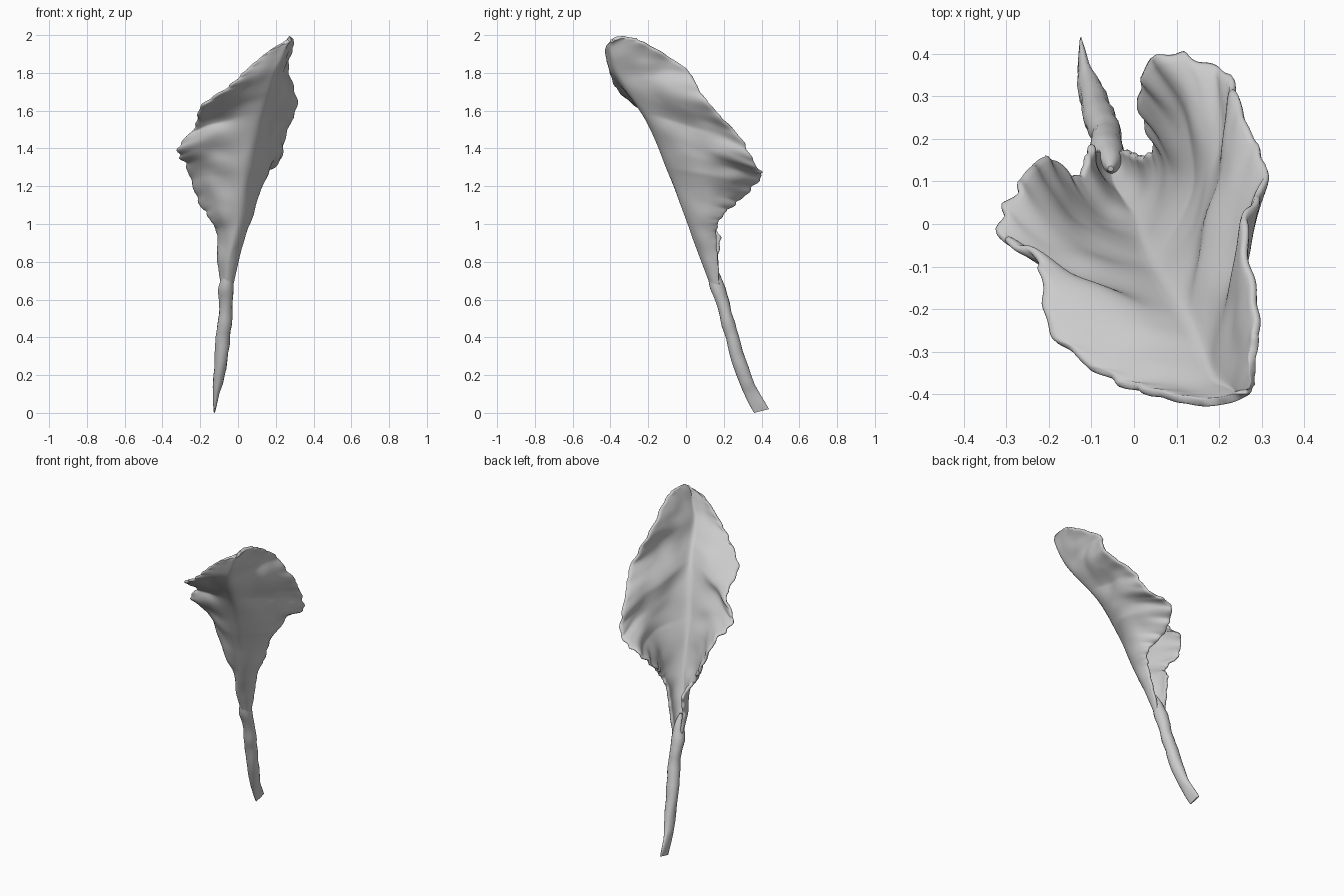
import bpy
import math
from mathutils import Vector, noise

default_cube = bpy.data.objects.get("Cube")
if default_cube:
    bpy.data.objects.remove(default_cube, do_unlink=True)

# One plain material
grey = bpy.data.materials.new("pale grey")
grey.use_nodes = True
colour = (0.6, 0.6, 0.6, 1)
grey.diffuse_color = colour
grey.node_tree.nodes["Principled BSDF"].inputs["Base Color"].default_value = colour


def spline(rows, steps):
    """Catmull-Rom interpolation through rows of equal-length number lists."""
    result = []
    last = len(rows) - 1
    for i in range(last):
        quad = [rows[max(i - 1, 0)], rows[i], rows[i + 1], rows[min(i + 2, last)]]
        for s in range(steps):
            t = s / steps
            result.append([
                b + t * ((c - a) + t * ((2 * a - 5 * b + 4 * c - d)
                                        + t * (3 * (b - c) + d - a))) / 2
                for a, b, c, d in zip(*quad)])
    result.append(list(rows[last]))
    return result


def grid_object(name, rings, closed):
    """Skin a list of equal-length point rows with quads."""
    count = len(rings[0])
    verts = [point for ring in rings for point in ring]
    faces = []
    for r in range(len(rings) - 1):
        for c in range(count if closed else count - 1):
            n = (c + 1) % count
            low, high = r * count, (r + 1) * count
            faces.append((low + c, low + n, high + n, high + c))
    if closed:
        faces.append(tuple(reversed(range(count))))
        faces.append(tuple(range(len(verts) - count, len(verts))))
    mesh = bpy.data.meshes.new(name)
    mesh.from_pydata(verts, [], faces)
    mesh.materials.append(grey)
    mesh.update()
    obj = bpy.data.objects.new(name, mesh)
    bpy.context.collection.objects.link(obj)
    for polygon in mesh.polygons:
        polygon.use_smooth = True
    return obj


# Leaf stations in hundredths: rim on -x side, midrib, rim on +x side
stations = [
    (-7, 18, 62, -6, 16, 62, -5, 18, 62),
    (-10, 17, 80, -5, 9, 80, -1, 17, 80),
    (-10, 18, 94, -2, 4, 93, 2, 16, 95),
    (-14, 11, 102, 1, 0, 105, 5, 19, 104),
    (-21, 16, 113, 3, -6, 120, 1, 29, 113),
    (-27, 10, 130, 6, -12, 135, 5, 40, 125),
    (-32, -2, 140, 10, -18, 150, 20, 37, 131),
    (-23, -8, 151, 14, -25, 162, 25, 28, 147),
    (-20, -25, 162, 17, -32, 172, 31, 12, 164),
    (-6, -36, 172, 20, -37, 181, 26, 0, 182),
    (6, -40, 183, 23, -39, 188, 29, -20, 195),
    (17, -42, 192, 25, -40, 194, 28, -31, 199),
    (27, -40, 197, 27, -39, 197, 28, -38, 198),
]
COLUMNS = 11


def half_section(rib, rim, outward, row, side, deep, shallow):
    """Points from midrib to rim, cupped outward and ruffled at the rim."""
    chord = rim - rib
    length = chord.length
    push = outward - chord * (outward.dot(chord) / max(chord.length_squared, 1e-8))
    if push.length > 1e-6:
        push.normalize()
    size = min(length * 3, 1)
    # The blade is deeply cupped low down and flattens towards the tip
    flatten = min(max((rib.z - 1.3) / 0.3, 0), 1)
    cup = (deep + (shallow - deep) * flatten) * length
    points = []
    for c in range(COLUMNS + 1):
        u = c / COLUMNS
        point = rib + chord * u
        point += push * (cup * 4 * u * (1 - u))
        # Gentle blistering across the blade, and a finer wave at the rim
        blister = noise.noise(point * 9) * 0.02 * math.sin(math.pi * u)
        ruffle = math.sin(row * 1.3 + side) * 0.007 * u ** 8
        point += push * (blister + ruffle) * size
        jag = noise.noise(Vector((row * 0.5, side * 7, 0))) * 0.03
        point += chord.normalized() * jag * u ** 5 * size
        points.append(point)
    return points


rings = []
for row, values in enumerate(spline(stations, 9)):
    left, rib, right = [Vector(values[k:k + 3]) / 100 for k in (0, 3, 6)]
    outward = rib - (left + right) / 2
    one = half_section(rib, left, outward, row, 1, 0.15, 0.03)
    two = half_section(rib, right, outward, row, 2, 0.24, 0)
    rings.append(list(reversed(one)) + two[1:])

leaf = grid_object("leaf_blade", rings, closed=False)
solid = leaf.modifiers.new("thickness", "SOLIDIFY")
solid.thickness = 0.02
solid.offset = 0
smooth = leaf.modifiers.new("rounding", "SUBSURF")
smooth.levels = smooth.render_levels = 1

# Stem stations in hundredths: centre x, y, z, half width in x and in y
stem_path = [
    (-12.5, 40, 1, 0.4, 4),
    (-11.5, 35, 10, 1.9, 4),
    (-10, 30.5, 20, 3, 3.7),
    (-8, 24.5, 40, 3.8, 3.5),
    (-6.5, 20.5, 55, 3.6, 3.4),
    (-6, 16.5, 67, 3.9, 3.9),
    (-5.5, 14.5, 74, 2.6, 2.8),
    (-5.5, 13, 80, 0.6, 0.6),
]
SIDES = 14
stem_rings = []
for x, y, z, wide, deep in spline(stem_path, 5):
    ring = []
    for k in range(SIDES):
        angle = math.tau * k / SIDES
        dx, dy = wide * math.cos(angle), deep * math.sin(angle)
        point = Vector((x + dx, y + dy, z + dy / 4)) / 100
        bump = noise.noise(point * 14) * 0.007 * min(wide / 3, 1)
        point.x += bump * math.cos(angle)
        point.y += bump * math.sin(angle)
        ring.append(point)
    stem_rings.append(ring)
stem = grid_object("stem", stem_rings, closed=True)
for cap in list(stem.data.polygons)[-2:]:
    cap.use_smooth = False
